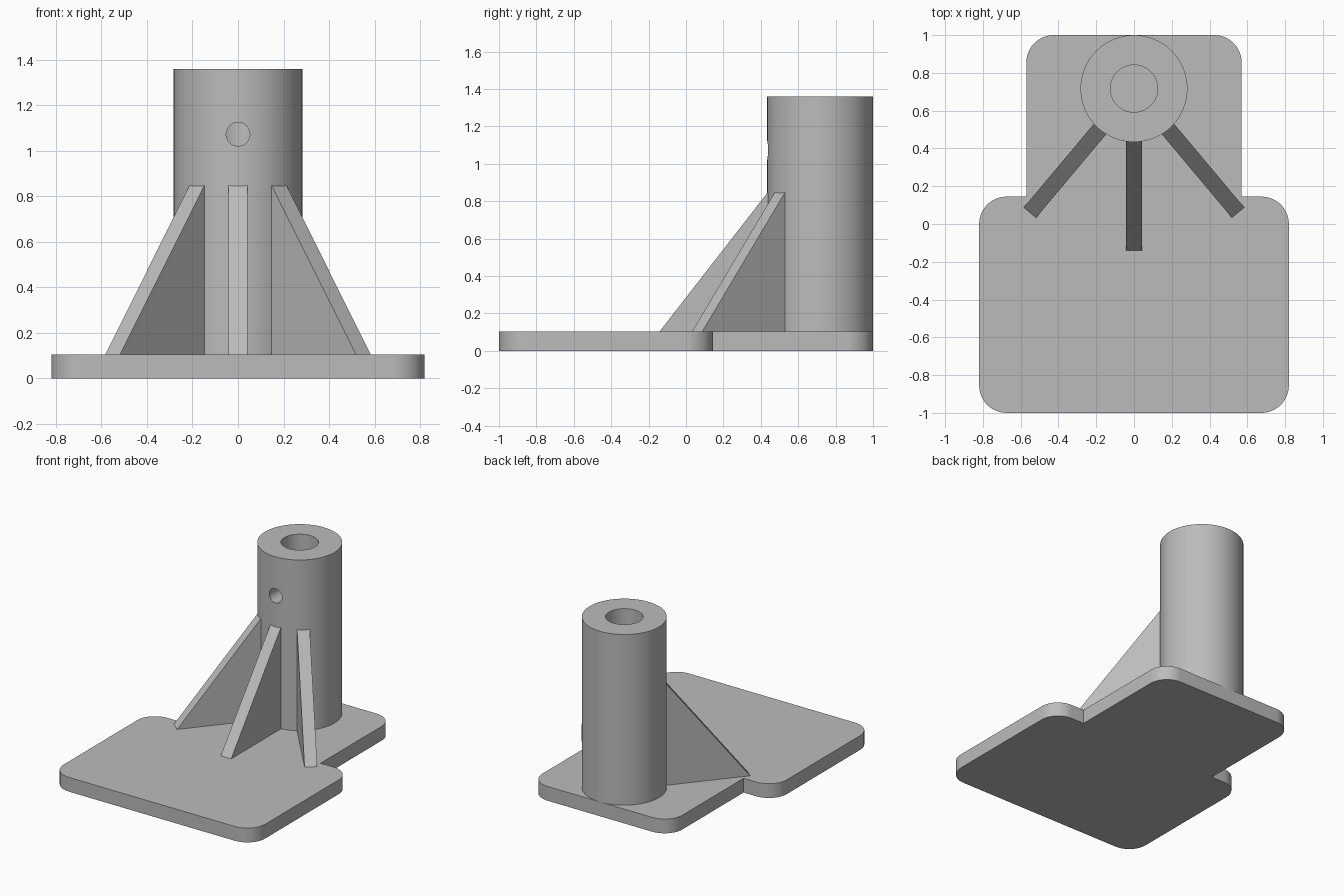
import bpy, bmesh
from math import sin, cos, pi, radians
from mathutils import Matrix, Vector

cube = bpy.data.objects.get("Cube")
if cube:
    bpy.data.objects.remove(cube, do_unlink=True)

PLATE_TOP = 0.105
POST_Y, POST_R, POST_TOP = 0.717, 0.283, 1.36
BORE_R = 0.125

grey = bpy.data.materials.new("plain grey")
grey.use_nodes = True
colour = (0.5, 0.5, 0.5, 1)
grey.diffuse_color = colour
grey.node_tree.nodes["Principled BSDF"].inputs["Base Color"].default_value = colour


def prism(name, points, direction):
    """Extrude a closed outline into a solid."""
    bm = bmesh.new()
    face = bm.faces.new([bm.verts.new(p) for p in points])
    side = bmesh.ops.extrude_face_region(bm, geom=[face])["geom"]
    bmesh.ops.translate(bm, vec=direction,
                        verts=[v for v in side if isinstance(v, bmesh.types.BMVert)])
    bmesh.ops.recalc_face_normals(bm, faces=bm.faces)
    mesh = bpy.data.meshes.new(name)
    bm.to_mesh(mesh)
    bm.free()
    obj = bpy.data.objects.new(name, mesh)
    bpy.context.collection.objects.link(obj)
    mesh.materials.append(grey)
    return obj


def circle(radius, z, sides=96):
    return [(radius * cos(2 * pi * i / sides), radius * sin(2 * pi * i / sides), z)
            for i in range(sides)]


def smooth(obj):
    bpy.ops.object.select_all(action="DESELECT")
    obj.select_set(True)
    bpy.context.view_layer.objects.active = obj
    bpy.ops.object.shade_smooth_by_angle(angle=radians(30))


def cut(obj, cutter):
    """Subtract a cutter, then remove it."""
    mod = obj.modifiers.new("cut", "BOOLEAN")
    mod.operation, mod.solver, mod.object = "DIFFERENCE", "EXACT", cutter
    bpy.ops.object.select_all(action="DESELECT")
    bpy.context.view_layer.objects.active = obj
    bpy.context.view_layer.update()
    bpy.ops.object.modifier_apply(modifier=mod.name)
    bpy.data.objects.remove(cutter, do_unlink=True)


# Base plate: wide front, narrower back, rounded outer corners
def corner(x, y, start, radius=0.145, steps=12):
    return [(x + radius * cos(start + pi / 2 * i / steps),
             y + radius * sin(start + pi / 2 * i / steps), 0) for i in range(steps + 1)]


right_half = (corner(0.675, -0.855, -pi / 2) + corner(0.675, 0, 0)
              + [(0.57, 0.145, 0)] + corner(0.425, 0.855, 0))
left_half = [(-x, y, z) for x, y, z in reversed(right_half)]
plate = prism("base_plate", right_half + left_half, (0, 0, PLATE_TOP))
smooth(plate)

# Upright post with a bore from the top and a cross hole at the front
post = prism("post", circle(POST_R, PLATE_TOP), (0, 0, POST_TOP - PLATE_TOP))
post.location.y = POST_Y
bore = prism("bore_cutter", circle(BORE_R, 0), (0, 0, 2))
bore.location.y = POST_Y
cut(post, bore)
pin = prism("pin_cutter", circle(0.052, 0, 48), (0, 0, 0.5))
pin.matrix_world = Matrix.Translation((0, POST_Y, 1.073)) @ Matrix.Rotation(pi / 2, 4, "X")
cut(post, pin)
smooth(post)

# Three triangular ribs fanned around the front of the post
RIB_W, RIB_REACH, SLOPE, RIB_IN = 0.085, 0.857, 1.288, 0.274
rise = PLATE_TOP + (RIB_REACH - RIB_IN) * SLOPE
for name, angle in (("right_rib", -40), ("front_rib", 0), ("left_rib", 40)):
    triangle = [(-RIB_W / 2, -RIB_REACH, PLATE_TOP), (-RIB_W / 2, -RIB_IN, PLATE_TOP),
                (-RIB_W / 2, -RIB_IN, rise)]
    rib = prism(name, triangle, (RIB_W, 0, 0))
    rib.location.y = POST_Y
    rib.rotation_euler.z = radians(angle)
